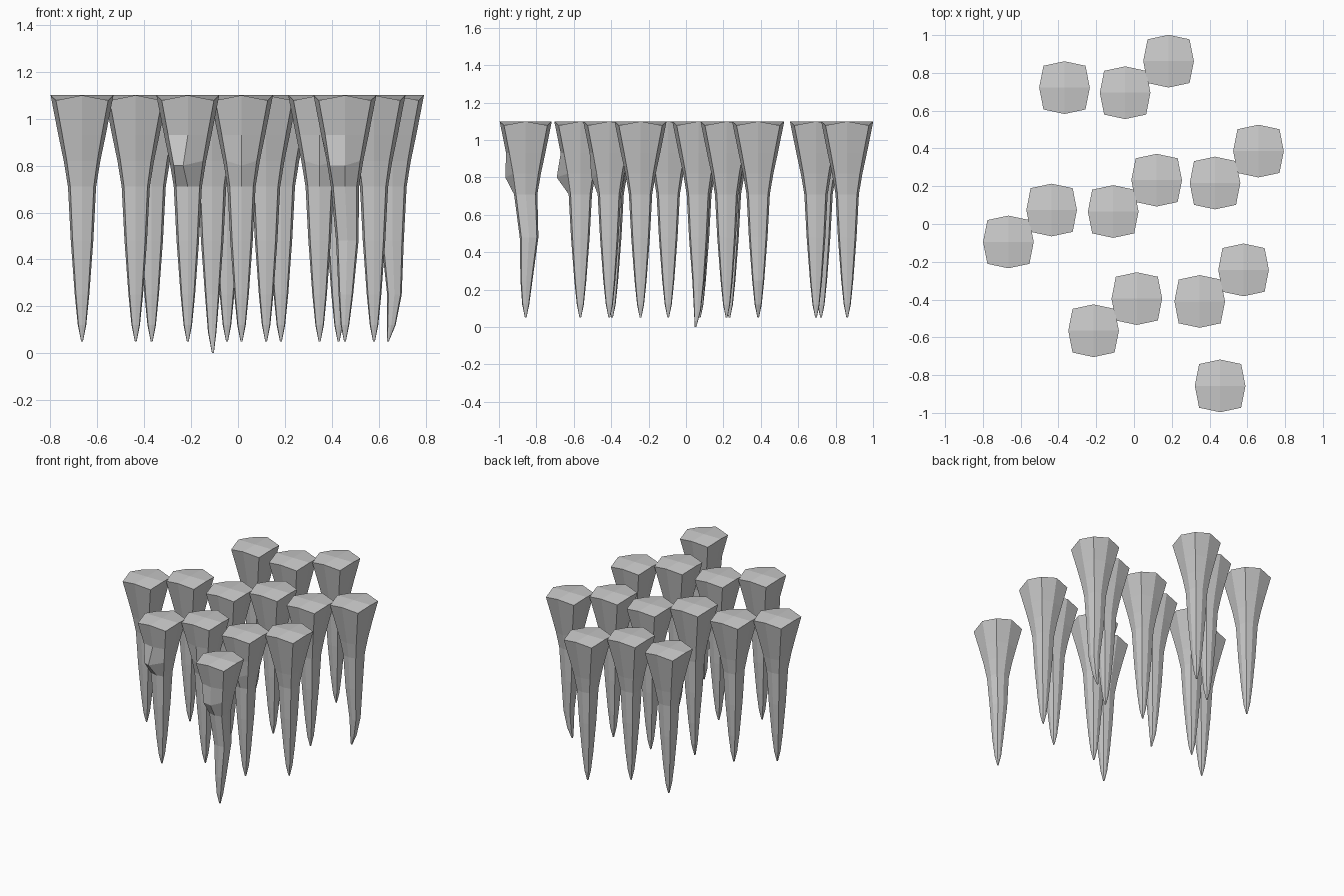
import bpy, bmesh

if "Cube" in bpy.data.objects:
    bpy.data.objects.remove(bpy.data.objects["Cube"])

# Eight-sided, squarish cross-section: unit offsets, starting at +x
C = 0.83
SECTION = [(1, 0), (C, C), (0, 1), (-C, C), (-1, 0), (-C, -C), (0, -1), (C, -C)]
# Height and half width of each ring, from cap to tip
RINGS = [(1.1, 0.134), (0.93, 0.101), (0.82, 0.078), (0.71, 0.060),
         (0.48, 0.048), (0.25, 0.031), (0.12, 0.018), (0.05, 0.004)]

# Cap centres
SPOTS = [(-0.368, 0.722), (-0.047, 0.695), (0.183, 0.862), (0.659, 0.386),
         (0.429, 0.217), (0.12, 0.232), (-0.110, 0.066), (-0.436, 0.074),
         (-0.665, -0.095), (0.58, -0.243), (0.348, -0.41), (0.015, -0.395),
         (-0.214, -0.565), (0.456, -0.857)]

# Irregularities: spike -> {ring: (dx, dy, dz)}
BENDS = {
    3: {5: (0.008, 0, 0), 6: (-0.005, 0, 0), 7: (-0.02, 0, 0)},
    6: {6: (0, -0.005, -0.03), 7: (0.003, -0.015, -0.05)},
    13: {4: (0.01, 0.018, 0), 5: (0.004, 0.004, 0)},
}
# Knobs on the front of some spikes: spike -> {section point: (dx, dy, dz)} on ring 2
KNOBS = {
    12: {5: (0.005, -0.045, -0.02), 6: (-0.02, -0.045, -0.02)},
    13: {5: (0, -0.03, -0.02), 6: (0, -0.028, -0.02)},
    11: {6: (0, -0.015, -0.02)},
    10: {6: (0, -0.015, -0.02)},
}


def stalactite(i, cx, cy):
    bm = bmesh.new()
    rings = []
    for r, (z, w) in enumerate(RINGS):
        bx, by, bz = BENDS.get(i, {}).get(r, (0, 0, 0))
        ring = []
        for k, (sx, sy) in enumerate(SECTION):
            kx, ky, kz = KNOBS.get(i, {}).get(k, (0, 0, 0)) if r == 2 else (0, 0, 0)
            drop = 0.022 if r == 0 and k % 2 else 0    # cap corners sag
            ring.append(bm.verts.new((cx + sx * w + bx + kx,
                                      cy + sy * w * 1.04 + by + ky,
                                      z + bz + kz - drop)))
        rings.append(ring)
    # side walls
    for a, b in zip(rings, rings[1:]):
        for k in range(8):
            n = (k + 1) % 8
            bm.faces.new((a[k], b[k], b[n], a[n]))
    # cap of four quads, and closed tip
    top = bm.verts.new((cx, cy, RINGS[0][0]))
    for k in range(0, 8, 2):
        bm.faces.new((top, rings[0][k], rings[0][k + 1], rings[0][(k + 2) % 8]))
    bm.faces.new(rings[-1])
    bmesh.ops.recalc_face_normals(bm, faces=bm.faces)
    me = bpy.data.meshes.new("stalactite")
    bm.to_mesh(me)
    bm.free()
    bpy.context.collection.objects.link(bpy.data.objects.new(f"stalactite_{i + 1}", me))


for i, (x, y) in enumerate(SPOTS):
    stalactite(i, x, y)
